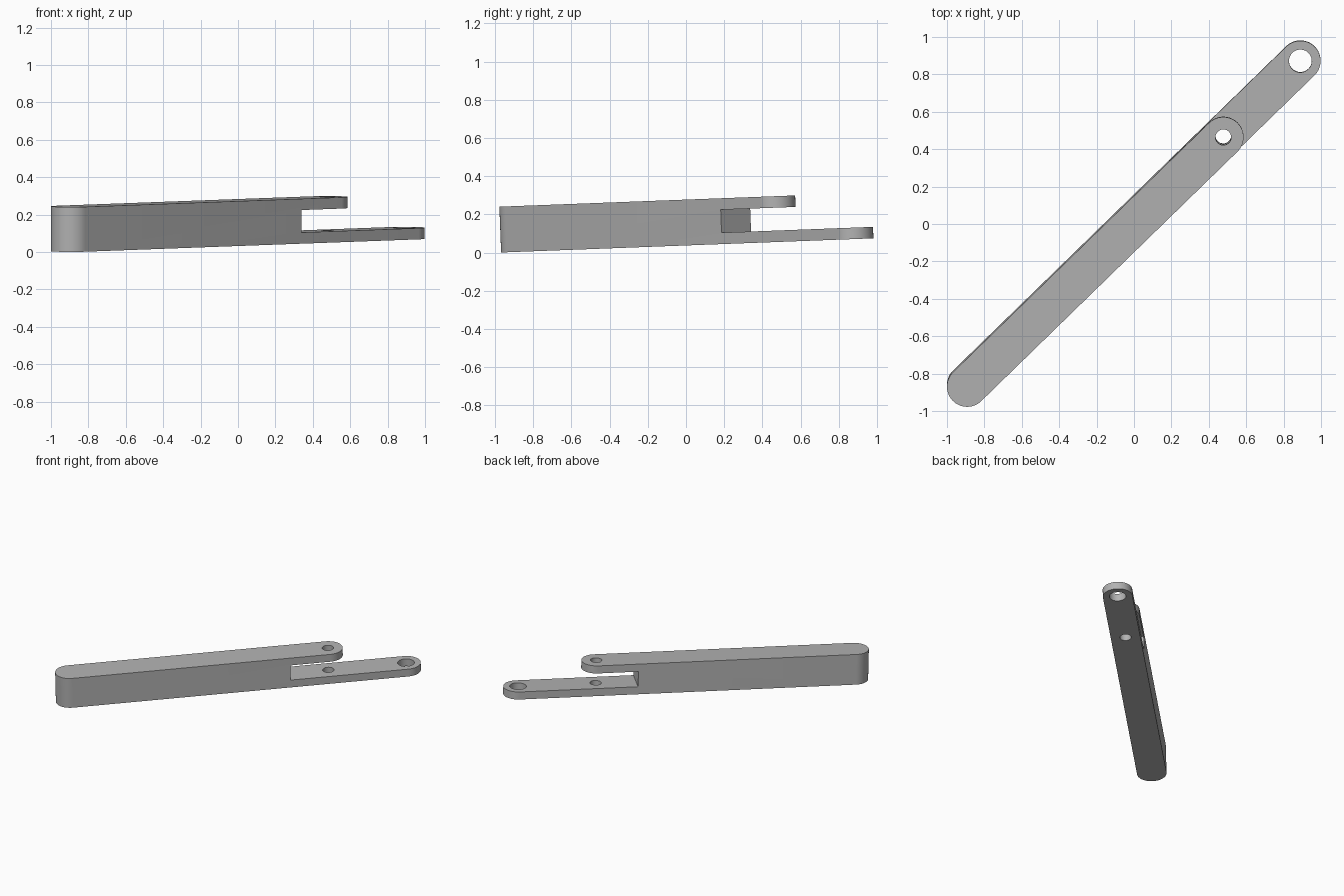
import bpy
import bmesh
from math import pi, cos, sin, radians
from mathutils import Matrix

cube = bpy.data.objects.get("Cube")
if cube:
    bpy.data.objects.remove(cube, do_unlink=True)

R = 0.108          # half width of the bar
LENGTH = 2.487     # distance between the two end centres
PIVOT = 1.912      # centre of the upper prong's rounded tip
SLOT = 1.615       # inner wall of the slot
HEIGHT, PLATE = 0.24, 0.06

grey = bpy.data.materials.new("plain grey")
grey.use_nodes = True
grey.diffuse_color = (0.45, 0.45, 0.45, 1)
grey.node_tree.nodes["Principled BSDF"].inputs["Base Color"].default_value = (0.45, 0.45, 0.45, 1)


def arc(cx, r, a0, a1, n=32):
    return [(cx + r * cos(a0 + (a1 - a0) * i / n), r * sin(a0 + (a1 - a0) * i / n))
            for i in range(n + 1)]


def prism(name, outline, z0, z1):
    """Extrude a flat outline from z0 up to z1."""
    bm = bmesh.new()
    face = bm.faces.new([bm.verts.new((x, y, z0)) for x, y in outline])
    top = bmesh.ops.extrude_face_region(bm, geom=[face])["geom"]
    bmesh.ops.translate(bm, vec=(0, 0, z1 - z0),
                        verts=[v for v in top if isinstance(v, bmesh.types.BMVert)])
    bmesh.ops.recalc_face_normals(bm, faces=bm.faces)
    mesh = bpy.data.meshes.new(name)
    bm.to_mesh(mesh)
    bm.free()
    mesh.materials.append(grey)
    obj = bpy.data.objects.new(name, mesh)
    bpy.context.collection.objects.link(obj)
    return obj


# Long bar with rounded ends
bar = prism("forked_lever_arm",
            arc(0, R, pi / 2, 3 * pi / 2) + arc(LENGTH, R, -pi / 2, pi / 2), 0, HEIGHT)

# Cutters: slot between prongs, space beyond the upper prong, two bores
far = LENGTH + 0.3
slot = [(SLOT, -0.3), (far, -0.3), (far, 0.3), (SLOT, 0.3)]
tip = arc(PIVOT, R * 1.0005, -pi / 2, pi / 2) + [(PIVOT, 0.3), (far, 0.3), (far, -0.3), (PIVOT, -0.3)]
cutters = [
    prism("slot_cutter", slot, PLATE, HEIGHT - PLATE),
    prism("prong_tip_cutter", tip, HEIGHT - PLATE - 0.03, HEIGHT + 0.1),
    prism("pivot_bore_cutter", arc(PIVOT, 0.042, 0, 2 * pi, 48)[:-1], -0.1, HEIGHT + 0.1),
    prism("end_bore_cutter", arc(LENGTH, 0.061, 0, 2 * pi, 48)[:-1], -0.1, HEIGHT + 0.1),
]

bpy.ops.object.select_all(action='DESELECT')
bpy.context.view_layer.objects.active = bar
bar.select_set(True)
for cutter in cutters:
    mod = bar.modifiers.new(cutter.name, 'BOOLEAN')
    mod.operation = 'DIFFERENCE'
    mod.solver = 'EXACT'
    mod.object = cutter
    bpy.ops.object.modifier_apply(modifier=mod.name)
    bpy.data.objects.remove(cutter, do_unlink=True)

# Lay the bar diagonally with a slight upward tilt towards the back
bar.data.transform(Matrix.Translation((0, -0.003, 0.037))
                   @ Matrix.Rotation(0.038, 4, 'X')
                   @ Matrix.Translation((-0.892, -0.858, 0))
                   @ Matrix.Rotation(radians(44.25), 4, 'Z'))
bpy.ops.object.shade_smooth_by_angle(angle=radians(30))
